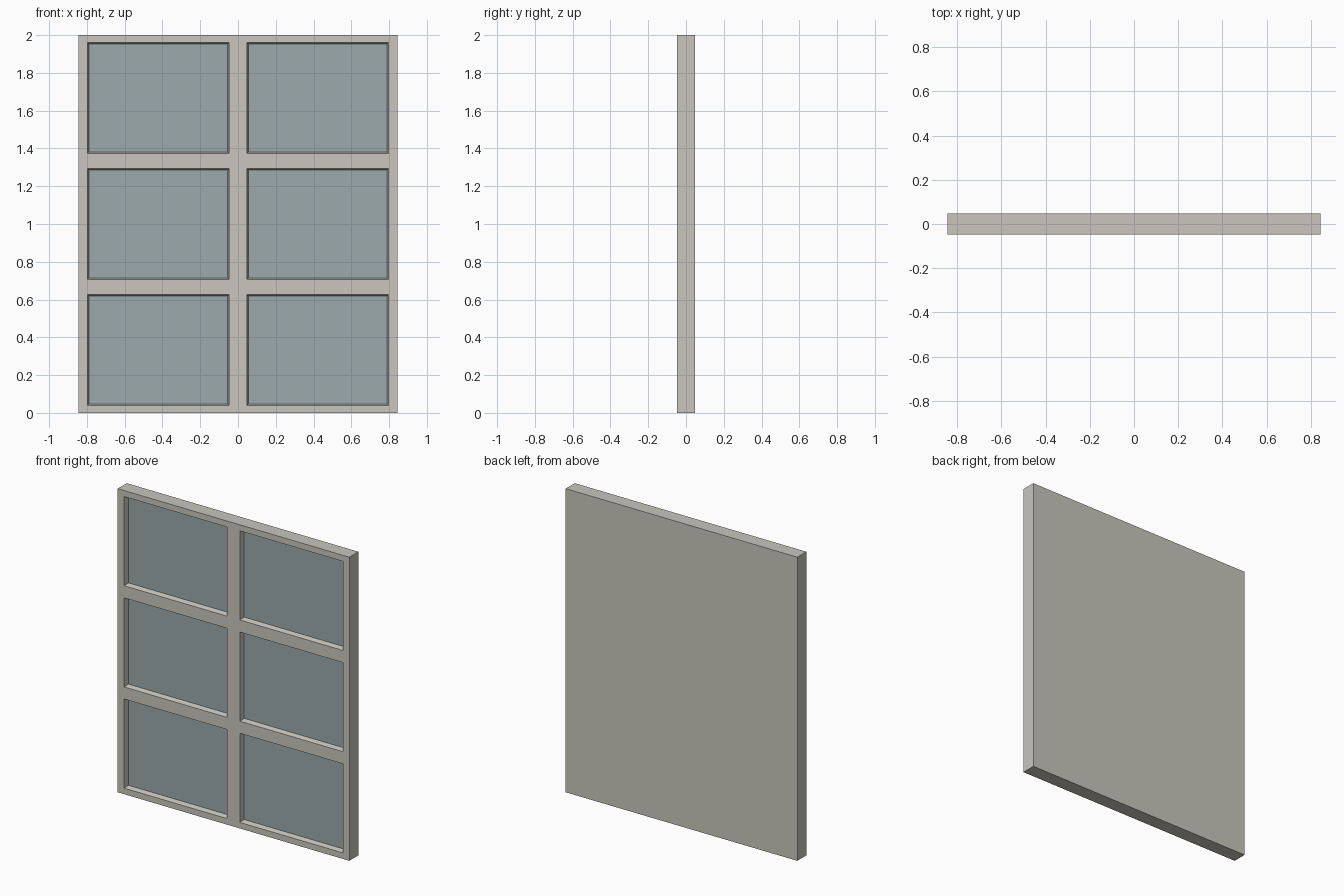
import bpy, bmesh
from mathutils import Vector

if "Cube" in bpy.data.objects:
    bpy.data.objects.remove(bpy.data.objects["Cube"])

W, D, H = 1.6875, 0.094, 2.0      # overall size
COLS, ROWS = 2, 3
MX, MZ = 0.047, 0.04              # frame margin around each pane
TAPER, RECESS = 0.008, 0.033      # sloped reveal of each pane


def material(name, rgb):
    m = bpy.data.materials.new(name)
    m.diffuse_color = (*rgb, 1.0)
    m.use_nodes = True
    m.node_tree.nodes["Principled BSDF"].inputs["Base Color"].default_value = m.diffuse_color
    return m


# Cut lines for the panes
bw, bh = W / COLS, H / ROWS
xs = [-W / 2 + i * bw + s for i in range(COLS) for s in (MX, bw - MX)]
zs = [i * bh + s for i in range(ROWS) for s in (MZ, bh - MZ)]

# Solid slab standing on the ground
bm = bmesh.new()
bmesh.ops.create_cube(bm, size=1.0)
for v in bm.verts:
    v.co = Vector((v.co.x * W, v.co.y * D, (v.co.z + 0.5) * H))


def slice_front(co, no):
    front = [f for f in bm.faces if f.normal.y < -0.9]
    geom = front + list({e for f in front for e in f.edges})
    bmesh.ops.bisect_plane(bm, geom=geom, plane_co=co, plane_no=no)
    bm.normal_update()


bm.normal_update()
for x in xs:
    slice_front((x, 0, 0), (1, 0, 0))
for z in zs:
    slice_front((0, 0, z), (0, 0, 1))


# Front faces lying between a pair of cut lines are panes
def inside(value, cuts):
    return any(a < value < b for a, b in zip(cuts[::2], cuts[1::2]))


panes = []
for f in bm.faces:
    c = f.calc_center_median()
    if f.normal.y < -0.9 and inside(c.x, xs) and inside(c.z, zs):
        panes.append(f)

# Sink the panes with slightly tapered reveals, then colour them
bmesh.ops.inset_individual(bm, faces=panes, thickness=TAPER, depth=-RECESS,
                           use_even_offset=True)
for f in panes:
    f.material_index = 1

mesh = bpy.data.meshes.new("window_panel")
bm.to_mesh(mesh)
bm.free()
mesh.materials.append(material("warm_grey_frame", (0.578, 0.565, 0.503)))
mesh.materials.append(material("blue_grey_glass", (0.328, 0.402, 0.413)))
panel = bpy.data.objects.new("window_panel", mesh)
bpy.context.collection.objects.link(panel)
